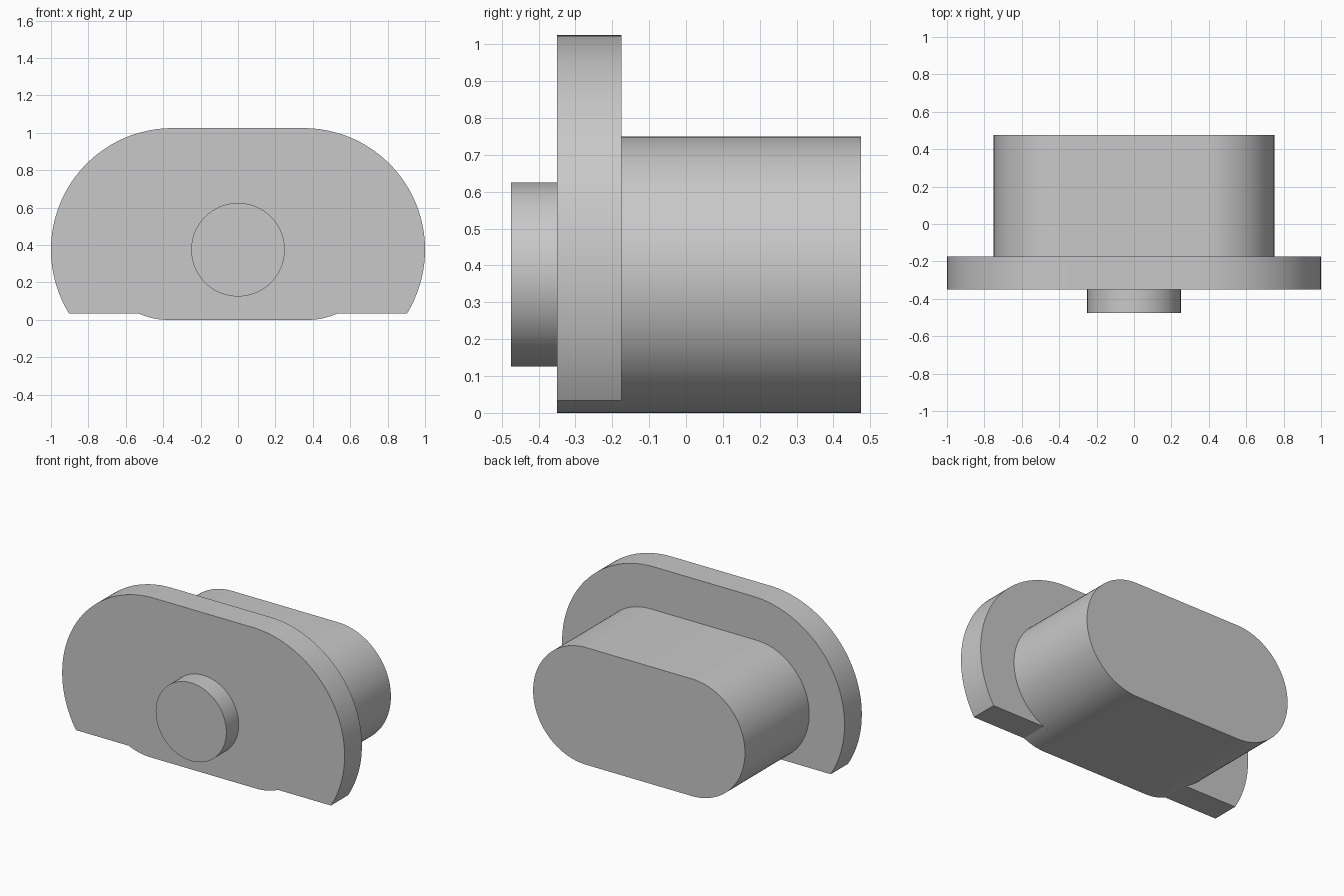
import bpy, bmesh
from math import asin, cos, sin, pi, radians

cube = bpy.data.objects.get("Cube")
if cube:
    bpy.data.objects.remove(cube, do_unlink=True)

# Single grey material
grey = bpy.data.materials.new("light_grey")
grey.use_nodes = True
colour = (0.58, 0.58, 0.58, 1)
grey.diffuse_color = colour
grey.node_tree.nodes["Principled BSDF"].inputs["Base Color"].default_value = colour

AXIS_Z = 0.375      # height of the shared centre line
CUT_Z = 0.033       # flat underside of the flange
BODY_R, BODY_X = 0.375, 0.375
FLANGE_R, FLANGE_X = 0.65, 0.35
PIN_R = 0.25


def arc(cx, r, start, end, steps=48):
    """Points (x, z) on an arc around (cx, AXIS_Z)."""
    angles = [start + (end - start) * i / steps for i in range(steps + 1)]
    return [(cx + r * cos(a), AXIS_Z + r * sin(a)) for a in angles]


def mirrored(half):
    """Close a right-hand half outline, listed bottom to top, across x = 0."""
    return half + [(-x, z) for x, z in reversed(half)]


def extrude(name, outline, front, back):
    """Solid with the given x-z outline between two y positions."""
    bm = bmesh.new()
    face = bm.faces.new([bm.verts.new((x, front, z)) for x, z in outline])
    result = bmesh.ops.extrude_face_region(bm, geom=[face], use_keep_orig=True)
    verts = [v for v in result["geom"] if isinstance(v, bmesh.types.BMVert)]
    bmesh.ops.translate(bm, verts=verts, vec=(0, back - front, 0))
    bmesh.ops.recalc_face_normals(bm, faces=bm.faces)
    mesh = bpy.data.meshes.new(name)
    bm.to_mesh(mesh)
    bm.free()
    mesh.materials.append(grey)
    obj = bpy.data.objects.new(name, mesh)
    bpy.context.collection.objects.link(obj)
    bpy.ops.object.select_all(action="DESELECT")
    obj.select_set(True)
    bpy.context.view_layer.objects.active = obj
    bpy.ops.object.shade_smooth_by_angle(angle=radians(20))
    return obj


# Rounded slot-shaped body behind the flange
extrude("body", mirrored(arc(BODY_X, BODY_R, -pi / 2, pi / 2)), -0.175, 0.475)

# Flange: larger slot cut flat below, with the body's underside showing through
drop = AXIS_Z - CUT_Z
lip = arc(BODY_X, BODY_R, -pi / 2, -asin(drop / BODY_R), 12)
rim = arc(FLANGE_X, FLANGE_R, -asin(drop / FLANGE_R), pi / 2)
extrude("flange", mirrored(lip + rim), -0.35, -0.175)

# Round pin on the front
extrude("front_pin", mirrored(arc(0, PIN_R, -pi / 2, pi / 2)[1:-1] ), -0.475, -0.35)
